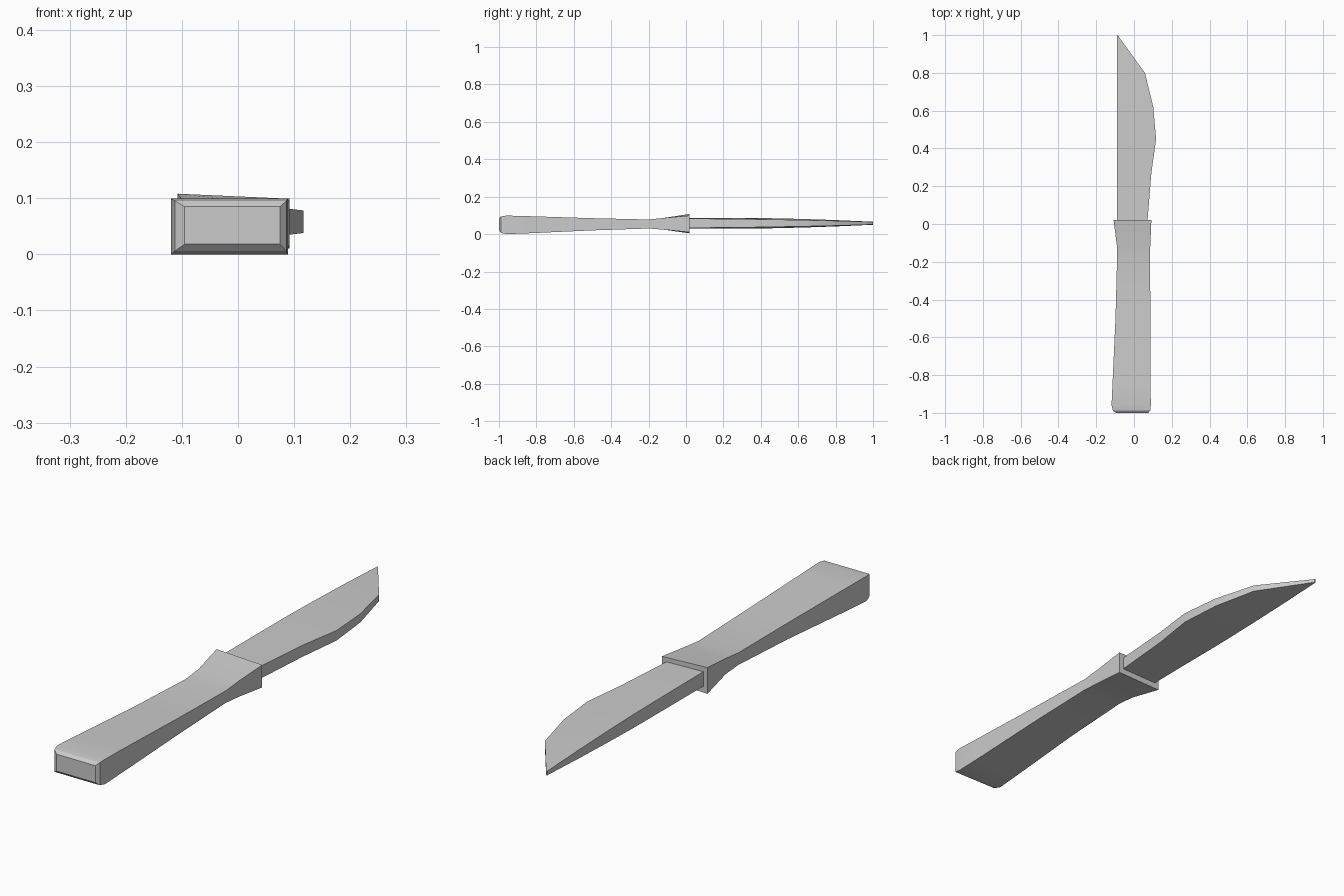
import bpy, bmesh
from math import radians

if "Cube" in bpy.data.objects:
    bpy.data.objects.remove(bpy.data.objects["Cube"])


def loft(name, rings):
    """Skin four-cornered sections along y and cap both ends."""
    bm = bmesh.new()
    loops = [[bm.verts.new((x, y, z)) for x, z in pts] for y, pts in rings]
    for a, b in zip(loops, loops[1:]):
        for i in range(4):
            j = (i + 1) % 4
            bm.faces.new((a[i], a[j], b[j], b[i]))
    bm.faces.new(loops[0])
    bm.faces.new(loops[-1])
    bmesh.ops.recalc_face_normals(bm, faces=bm.faces)
    mesh = bpy.data.meshes.new(name)
    bm.to_mesh(mesh)
    bm.free()
    obj = bpy.data.objects.new(name, mesh)
    bpy.context.collection.objects.link(obj)
    bpy.ops.object.select_all(action='DESELECT')
    obj.select_set(True)
    bpy.context.view_layer.objects.active = obj
    bpy.ops.object.shade_smooth_by_angle(angle=radians(30))
    return obj


def rect(x0, x1, z0, z1):
    return [(x0, z0), (x1, z0), (x1, z1), (x0, z1)]


# Handle: rounded butt, narrow waist, flared and slightly skewed guard
loft("handle", [
    (-1.00, rect(-0.095, 0.075, 0.018, 0.085)),
    (-0.988, rect(-0.112, 0.086, 0.006, 0.095)),
    (-0.96, rect(-0.119, 0.089, 0.000, 0.099)),
    (-0.85, rect(-0.114, 0.088, 0.004, 0.096)),
    (-0.50, rect(-0.098, 0.087, 0.020, 0.085)),
    (-0.20, rect(-0.090, 0.085, 0.030, 0.078)),
    (-0.12, rect(-0.090, 0.086, 0.024, 0.086)),
    (0.02, [(-0.108, 0.004), (0.092, 0.010), (0.092, 0.099), (-0.108, 0.108)]),
])

# Blade: straight thick spine, curved cutting side, thickness tapering to the tip
outline = [(0.00, 0.070, 0.029, 0.025), (0.27, 0.092, 0.028, 0.023),
           (0.45, 0.117, 0.027, 0.020), (0.62, 0.102, 0.023, 0.017),
           (0.80, 0.058, 0.017, 0.013), (1.00, -0.087, 0.008, 0.007)]
MID = 0.058
loft("blade", [
    (y, [(-0.09, MID - s), (x, MID - e), (x, MID + e), (-0.09, MID + s)])
    for y, x, s, e in outline
])
